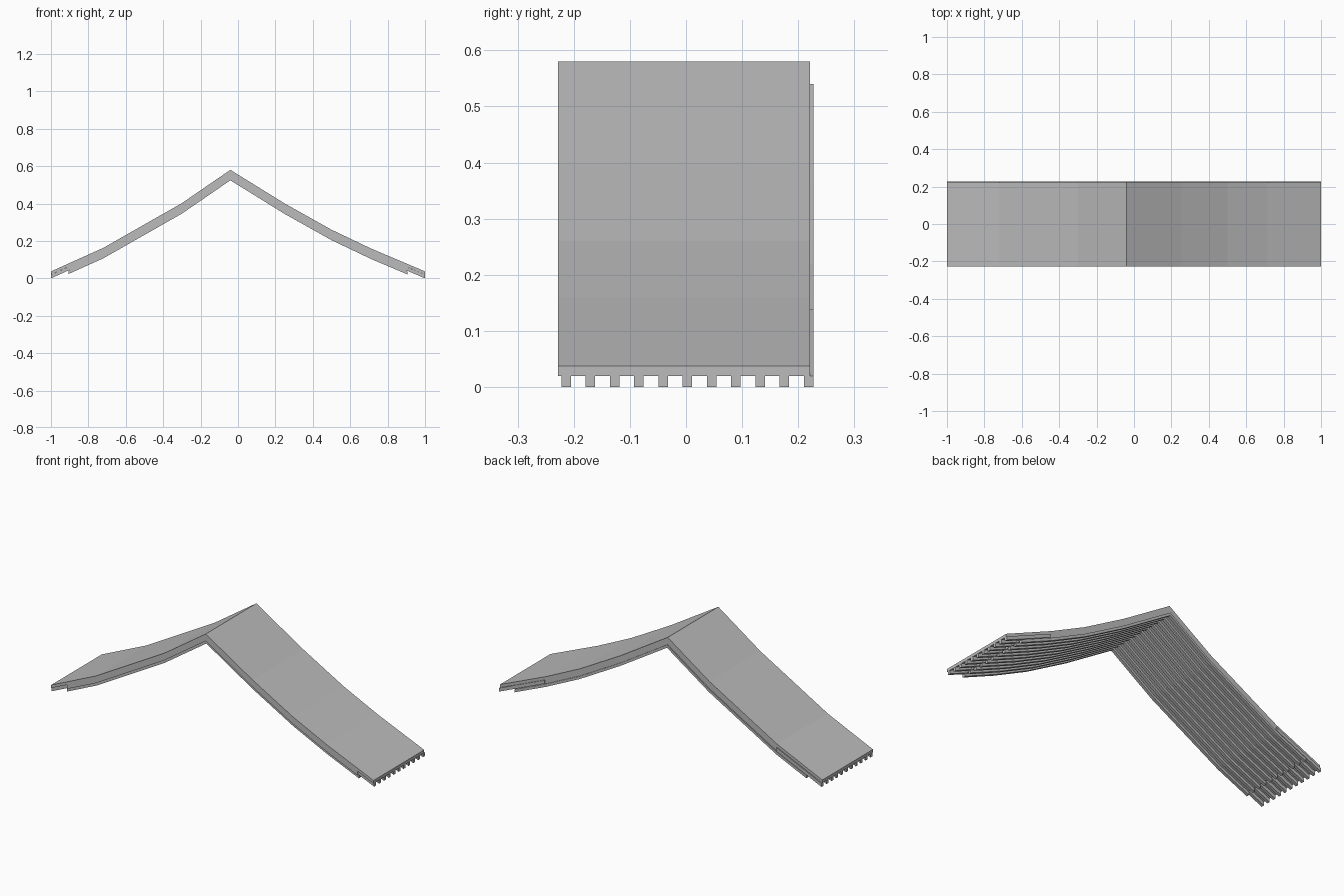
import bpy
import bmesh

cube = bpy.data.objects.get("Cube")
if cube:
    bpy.data.objects.remove(cube, do_unlink=True)

grey = bpy.data.materials.new("weathered_grey")
grey.use_nodes = True
colour = (0.5, 0.5, 0.5, 1)
grey.diffuse_color = colour
grey.node_tree.nodes["Principled BSDF"].inputs["Base Color"].default_value = colour

# Upper roof line from left eave over the ridge to the right eave
ROOF = [(-1, 0.037), (-0.72, 0.163), (-0.3, 0.402), (-0.041, 0.58),
        (0.25, 0.4), (0.5, 0.26), (0.71, 0.16), (1, 0.037)]


def height(x):
    for (x0, z0), (x1, z1) in zip(ROOF, ROOF[1:]):
        if x <= x1:
            return z0 + (z1 - z0) * (x - x0) / (x1 - x0)


def strip(x0, x1):
    """Roof line points between two x positions."""
    inner = [p for p in ROOF if x0 < p[0] < x1]
    return [(x0, height(x0))] + inner + [(x1, height(x1))]


def extrude(name, outline, spans):
    """Extrude an x-z outline through each y span, all in one object."""
    bm = bmesh.new()
    for y0, y1 in spans:
        face = bm.faces.new([bm.verts.new((x, y0, z)) for x, z in outline])
        result = bmesh.ops.extrude_face_region(bm, geom=[face])
        moved = [v for v in result["geom"] if isinstance(v, bmesh.types.BMVert)]
        bmesh.ops.translate(bm, verts=moved, vec=(0, y1 - y0, 0))
    bmesh.ops.recalc_face_normals(bm, faces=bm.faces)
    mesh = bpy.data.meshes.new(name)
    bm.to_mesh(mesh)
    bm.free()
    mesh.materials.append(grey)
    obj = bpy.data.objects.new(name, mesh)
    bpy.context.collection.objects.link(obj)
    return obj


def layer(name, x0, x1, top, bottom, spans):
    """Band that follows the roof line between two depths below it."""
    line = strip(x0, x1)
    outline = [(x, z - top) for x, z in line]
    outline += [(x, z - bottom) for x, z in reversed(line)]
    return extrude(name, outline, spans)


deck = [(-0.228, 0.221)]
ribs = [(-0.222 + i * 0.0432, -0.205 + i * 0.0432) for i in range(11)]

# Roof covering and the thicker boarding below it
layer("roof_covering", -1, 1, 0, 0.017, deck)
layer("roof_boarding", -0.9, 0.9, 0.017, 0.04, deck)

# Rafters under the boarding
layer("rafters", -0.905, 0.905, 0.04, 0.056, ribs)

# Rafter tails carrying the overhanging eaves
layer("left_rafter_tails", -1, -0.72, 0.0175, 0.037, ribs)
layer("right_rafter_tails", 0.72, 1, 0.0175, 0.037, ribs)
